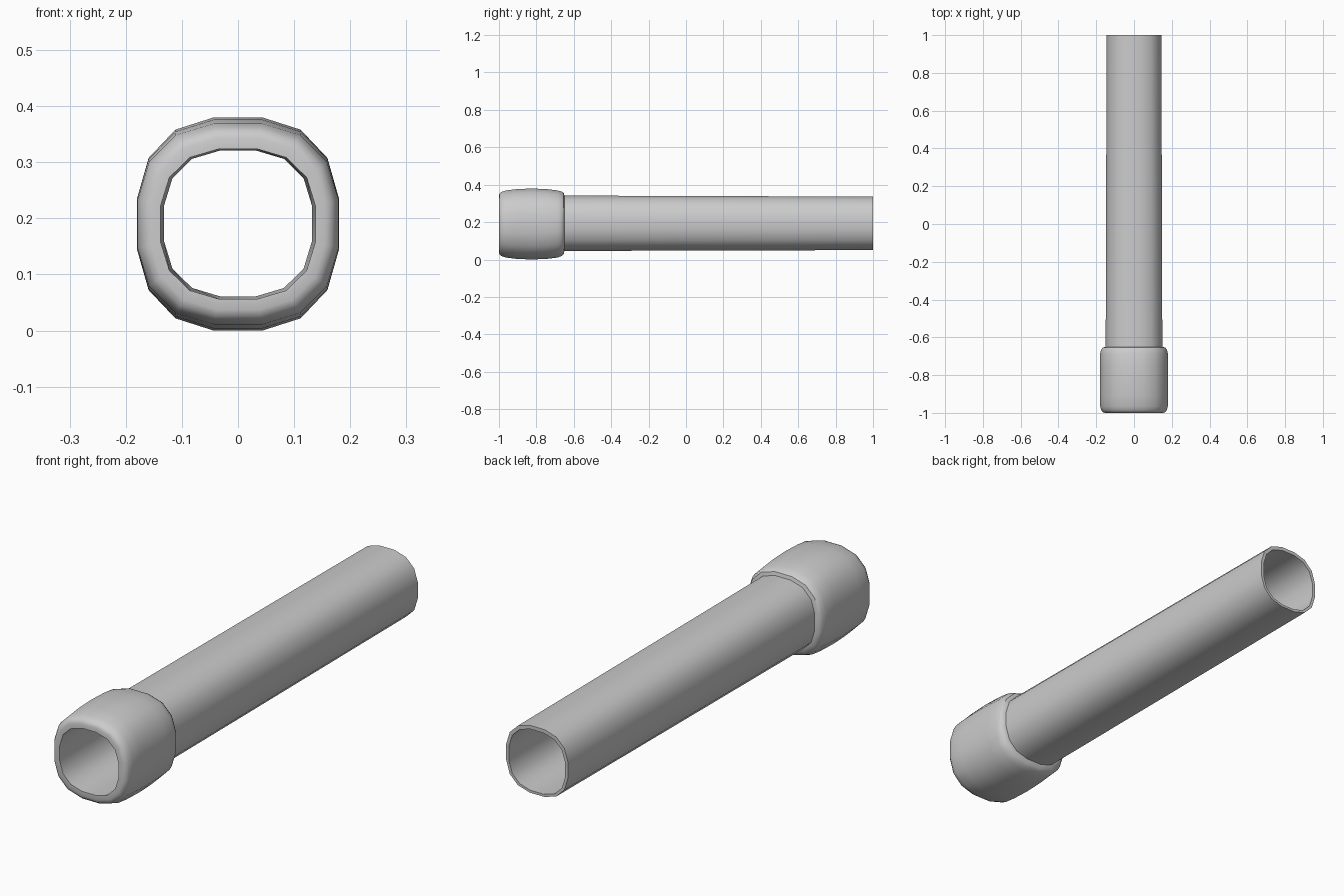
import bpy, bmesh, math

if "Cube" in bpy.data.objects:
    bpy.data.objects.remove(bpy.data.objects["Cube"])

# 16-sided rounded-square section, unit half-size
Q = [(1.0, 0.24), (0.885, 0.62), (0.62, 0.885), (0.24, 1.0)]
SECTION = [(a, b) for a, b in Q] + [(-a, b) for a, b in reversed(Q)] \
    + [(-a, -b) for a, b in Q] + [(a, -b) for a, b in reversed(Q)]

# Closed wall profile: (y, half width x, half height z, centre z)
PROFILE = [
    # front lip and rounded collar
    (-1.0, 0.138, 0.134, 0.190),
    (-1.0, 0.155, 0.153, 0.190),
    (-0.996, 0.166, 0.164, 0.190),
    (-0.985, 0.174, 0.172, 0.190),
    (-0.965, 0.179, 0.179, 0.190),
    (-0.91, 0.180, 0.186, 0.190),
    (-0.825, 0.180, 0.190, 0.190),
    (-0.74, 0.180, 0.186, 0.190),
    (-0.685, 0.179, 0.179, 0.190),
    (-0.665, 0.174, 0.172, 0.191),
    (-0.654, 0.166, 0.164, 0.192),
    (-0.650, 0.150, 0.148, 0.194),
    # tapering tube, then back rim and bore
    (1.0, 0.145, 0.143, 0.1935),
    (1.0, 0.132, 0.130, 0.191),
]


def loft(name, profile):
    bm = bmesh.new()
    rings = [[bm.verts.new((hx * a, y, cz + hz * b)) for a, b in SECTION]
             for y, hx, hz, cz in profile]
    n = len(SECTION)
    for i, ring in enumerate(rings):
        nxt = rings[(i + 1) % len(rings)]
        for j in range(n):
            k = (j + 1) % n
            bm.faces.new((ring[j], ring[k], nxt[k], nxt[j]))
    bmesh.ops.recalc_face_normals(bm, faces=bm.faces)
    mesh = bpy.data.meshes.new(name)
    bm.to_mesh(mesh)
    bm.free()
    obj = bpy.data.objects.new(name, mesh)
    bpy.context.collection.objects.link(obj)
    bpy.context.view_layer.objects.active = obj
    obj.select_set(True)
    bpy.ops.object.shade_smooth_by_angle(angle=math.radians(40))
    return obj


# Hollow pipe with its flared collar
loft("collared_pipe", PROFILE)
